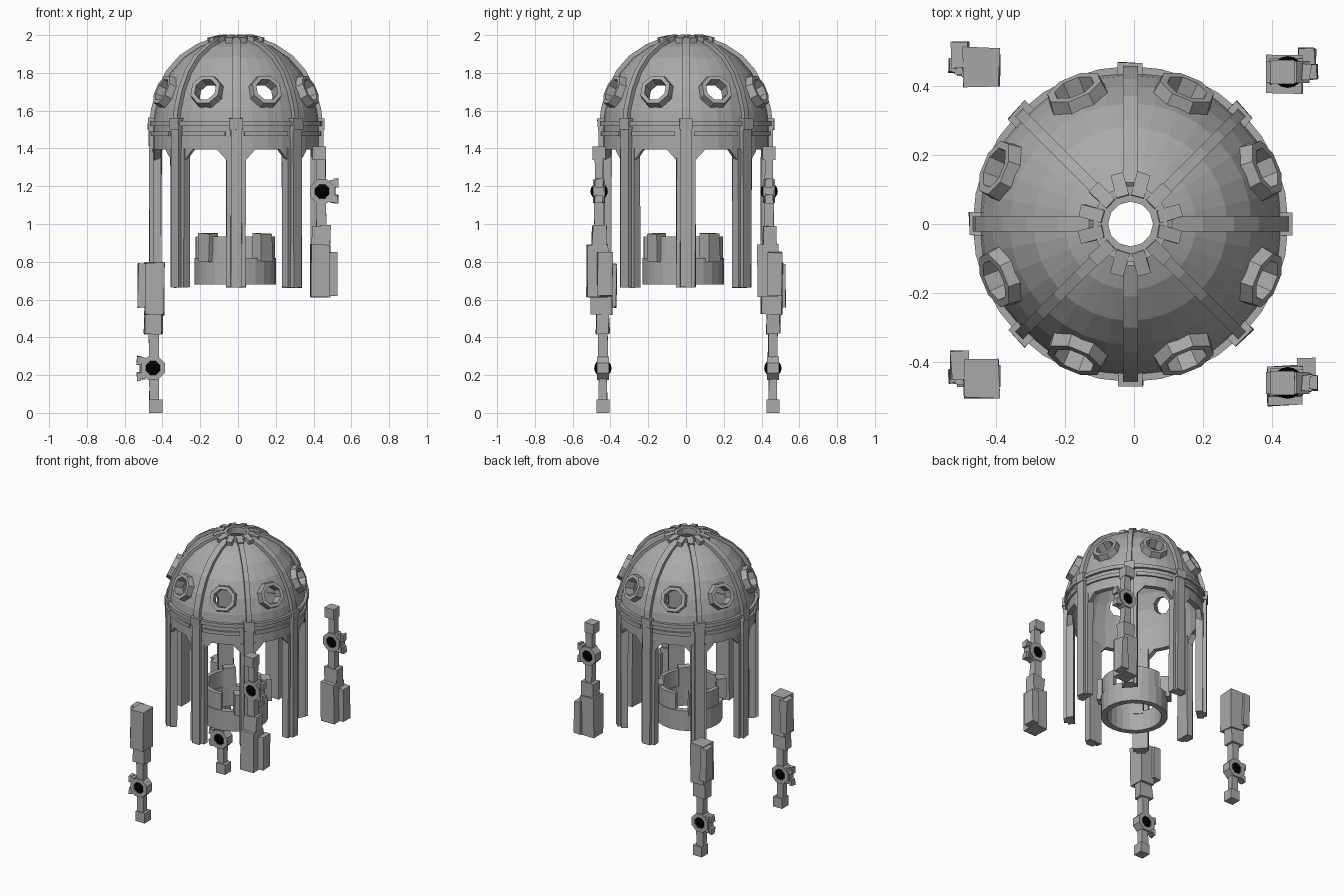
import bpy, bmesh, random
from math import radians, cos, sin
from mathutils import Matrix, Vector

random.seed(4)
if "Cube" in bpy.data.objects:
    bpy.data.objects.remove(bpy.data.objects["Cube"])


def material(name, value):
    m = bpy.data.materials.new(name)
    m.use_nodes = True
    colour = (value, value, value, 1)
    m.diffuse_color = colour
    m.node_tree.nodes["Principled BSDF"].inputs["Base Color"].default_value = colour
    return m


STONE = material("stone grey", 0.4)
BLACK = material("lens black", 0.0)
CENTRE = Matrix.Translation((-0.01, 0, 0))


def turn(deg, axis="Z"):
    return Matrix.Rotation(radians(deg), 4, axis)


def move(x, y, z):
    return Matrix.Translation((x, y, z))


def finish(name, bm, mat=STONE):
    bmesh.ops.recalc_face_normals(bm, faces=bm.faces)
    mesh = bpy.data.meshes.new(name)
    bm.to_mesh(mesh)
    bm.free()
    mesh.materials.append(mat)
    ob = bpy.data.objects.new(name, mesh)
    bpy.context.scene.collection.objects.link(ob)
    return ob


def revolve(bm, loop, n, matrix=Matrix(), start=0, stop=360):
    """Sweep a closed (radius, z) loop about z, capping partial sweeps."""
    full = stop - start == 360
    rows = []
    for i in range(n if full else n + 1):
        a = radians(start + (stop - start) * i / n)
        rows.append([bm.verts.new(matrix @ Vector((r * cos(a), r * sin(a), z))) for r, z in loop])
    for i in range(n):
        p, q = rows[i], rows[(i + 1) % len(rows)]
        for j in range(len(loop)):
            k = (j + 1) % len(loop)
            bm.faces.new((p[j], q[j], q[k], p[k]))
    if not full:
        bm.faces.new(rows[0])
        bm.faces.new(rows[-1])


def tube(bm, r0, r1, z0, z1, n, matrix=Matrix(), start=0, stop=360):
    revolve(bm, [(r0, z0), (r1, z0), (r1, z1), (r0, z1)], n, matrix, start, stop)


def prism(bm, points, y0, y1, matrix):
    """Extrude an (x, z) outline along y."""
    a, b = ([bm.verts.new(matrix @ Vector((x, y, z))) for x, z in points] for y in (y0, y1))
    bm.faces.new(a)
    bm.faces.new(b)
    for i in range(len(a)):
        j = (i + 1) % len(a)
        bm.faces.new((a[i], a[j], b[j], b[i]))


def block(bm, x, y, z, matrix=Matrix(), rough=0.0):
    """Box from (low, high) ranges with slightly worn corners."""
    made = bmesh.ops.create_cube(bm, size=1)["verts"]
    for v in made:
        co = [lo + (hi - lo) * (c + 0.5) for (lo, hi), c in zip((x, y, z), v.co)]
        v.co = matrix @ Vector([c + random.uniform(-rough, rough) for c in co])


BAYS = [22.5 + 45 * i for i in range(8)]
POSTS = [45 * i for i in range(8)]
SURFACE = [(0.44, 1.52), (0.43, 1.6), (0.4, 1.7), (0.35, 1.8),
           (0.28, 1.88), (0.19, 1.94), (0.1, 1.975)]


def window_frame(a):
    return CENTRE @ turn(a) @ move(0.4, 0, 1.7) @ turn(66, "Y") @ turn(22.5)


# Dome shell with its drum
bm = bmesh.new()
outer = [(0.44, 1.28)] + SURFACE + [(0.065, 1.98)]
inner = [(0.065, 1.95), (0.18, 1.91), (0.26, 1.85), (0.33, 1.77), (0.38, 1.68),
         (0.405, 1.56), (0.405, 1.28)]
revolve(bm, outer + inner, 32, CENTRE)
dome = finish("dome_shell", bm)

# Cut the arches and the window openings
bm = bmesh.new()
arch = [(-0.14, 1.2), (0.14, 1.2), (0.135, 1.32), (0.07, 1.395), (-0.07, 1.395), (-0.135, 1.32)]
for a in BAYS:
    prism(bm, arch, 0.34, 0.6, CENTRE @ turn(a - 90))
    bmesh.ops.create_cone(bm, cap_ends=True, segments=8, radius1=0.06, radius2=0.06,
                          depth=0.2, matrix=window_frame(a))
cutter = finish("opening_cutter", bm)
cutter.hide_render = True
cut = dome.modifiers.new("openings", "BOOLEAN")
cut.operation = "DIFFERENCE"
cut.solver = "EXACT"
cut.object = cutter
bpy.context.view_layer.objects.active = dome
bpy.ops.object.modifier_apply(modifier=cut.name)
bpy.data.objects.remove(cutter)

# Window surrounds
bm = bmesh.new()
for a in BAYS:
    revolve(bm, [(0.057, -0.035), (0.095, -0.035), (0.085, 0.03), (0.062, 0.03)], 8, window_frame(a))
finish("window_surrounds", bm)

# Rim band and the planks below it
bm = bmesh.new()
tube(bm, 0.42, 0.457, 1.52, 1.545, 32, CENTRE)
for a in BAYS:
    tube(bm, 0.42, 0.452, 1.465, 1.49, 4, CENTRE, a - 17, a + 15)
finish("rim_band", bm)

# Dome ribs
bm = bmesh.new()
over = [(r + 0.02, z + 0.012) for r, z in SURFACE]
under = [(r - 0.02, z - 0.015) for r, z in reversed(SURFACE)]
for a in POSTS:
    w = 0.022 if a % 90 == 0 else 0.016
    prism(bm, over + under, -w, w, CENTRE @ turn(a))
finish("dome_ribs", bm)

# Posts, each a broad pier with a raised face and a capital
bm = bmesh.new()
for a in POSTS:
    m = CENTRE @ turn(a)
    block(bm, (0.395, 0.44), (-0.05, 0.05), (0.665, 1.4), m, 0.003)
    block(bm, (0.42, 0.46), (-0.03, 0.03), (0.665, 1.53), m, 0.003)
    block(bm, (0.42, 0.468), (-0.035, 0.035), (1.5, 1.56), m, 0.003)
finish("posts", bm)

# Toothed crown around the roof hole
bm = bmesh.new()
tube(bm, 0.065, 0.11, 1.965, 1.995, 12, CENTRE)
for i in range(12):
    m = CENTRE @ turn(30 * i + 15) @ move(0.1, 0, 1.985) @ turn(14, "Y")
    block(bm, (-0.02, 0.05), (-0.019, 0.019), (-0.02, 0.013), m, 0.002)
finish("roof_crown", bm)

# Inner round wall with four raised sections and lugs
bm = bmesh.new()
core = move(-0.015, -0.015, 0)
tube(bm, 0.175, 0.215, 0.68, 0.82, 24, core)
for a in range(0, 360, 90):
    tube(bm, 0.18, 0.21, 0.81, 0.935, 5, core, a + 40, a + 100)
    block(bm, (0.17, 0.235), (-0.04, 0.04), (0.8, 0.95), core @ turn(a + 45), 0.004)
finish("inner_wall", bm)


def lantern(name, m):
    # Foot, stem, tapered neck and heavy block
    bm = bmesh.new()
    block(bm, (-0.02, 0.05), (-0.035, 0.035), (0.0, 0.07), m)
    block(bm, (-0.02, 0.03), (-0.022, 0.022), (0.05, 0.19), m, 0.002)
    block(bm, (-0.022, 0.03), (-0.025, 0.025), (0.28, 0.46), m, 0.003)
    block(bm, (-0.045, 0.05), (-0.035, 0.035), (0.42, 0.54), m, 0.007)
    block(bm, (-0.045, 0.06), (-0.065, 0.05), (0.52, 0.795), m, 0.004)
    block(bm, (-0.08, -0.03), (-0.01, 0.07), (0.56, 0.79), m, 0.004)
    # Round housing and its hooked bracket
    tube(bm, 0.04, 0.068, -0.032, 0.032, 8, m @ move(0, 0, 0.237) @ turn(90, "X") @ turn(22.5))
    block(bm, (-0.085, -0.065), (-0.02, 0.02), (0.17, 0.215), m, 0.004)
    block(bm, (-0.085, -0.065), (-0.02, 0.02), (0.255, 0.3), m, 0.004)
    block(bm, (-0.07, -0.04), (-0.025, 0.025), (0.18, 0.295), m, 0.004)
    finish(name, bm)
    # Dark lens showing on both faces
    bm = bmesh.new()
    bmesh.ops.create_uvsphere(bm, u_segments=16, v_segments=8, radius=0.046,
                              matrix=m @ move(0, 0, 0.237))
    finish(name + "_lens", bm, BLACK)


# Upright lanterns on the right, inverted ones on the left
for y, end in ((-0.46, "front"), (0.44, "back")):
    lantern(end + "_left_lantern", move(0.445, y, 1.41) @ turn(180, "Y"))
    lantern(end + "_right_lantern", move(-0.45, y + 0.02, 0))
